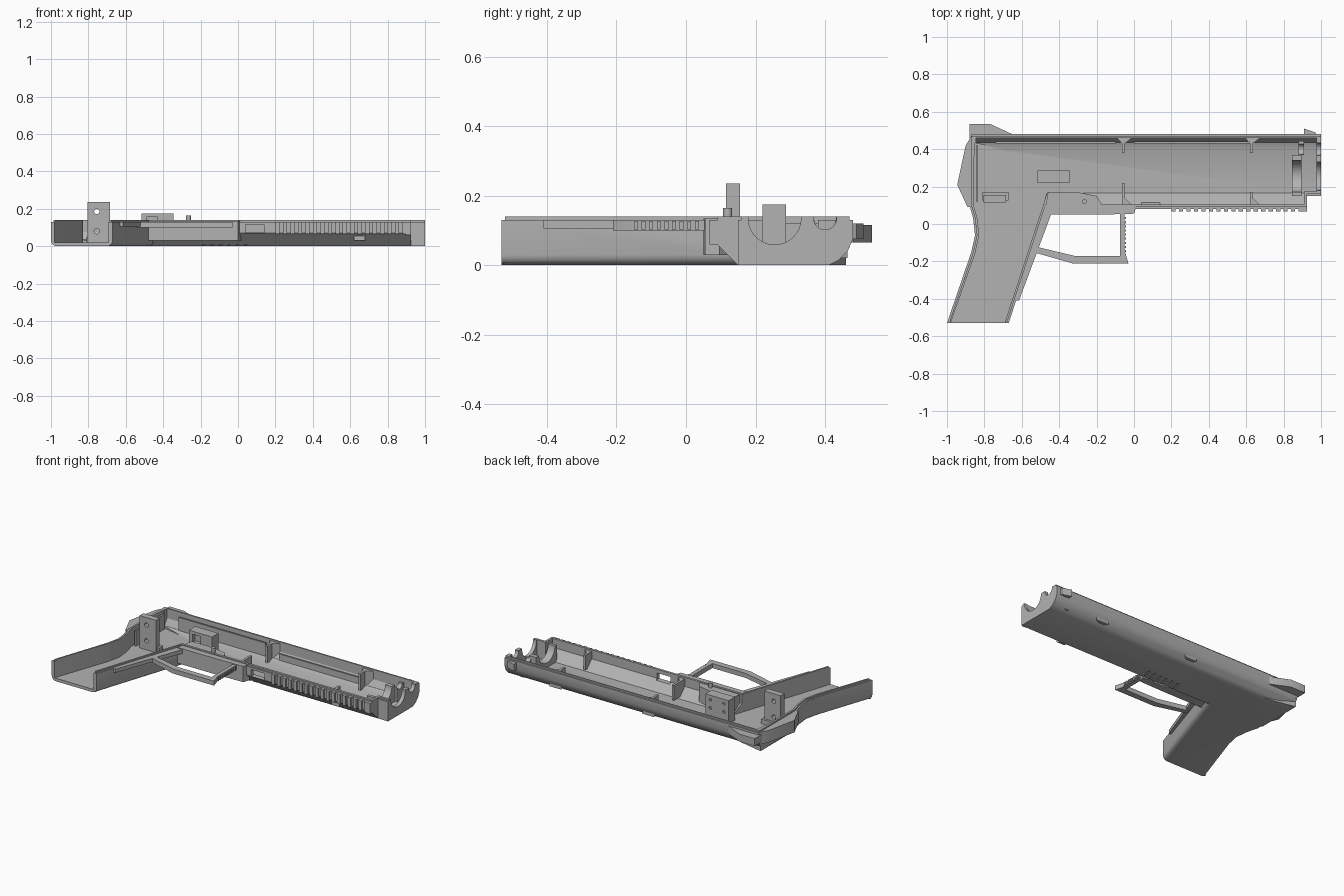
import bpy, bmesh, math
from mathutils import Vector, Matrix

cube = bpy.data.objects.get("Cube")
if cube:
    bpy.data.objects.remove(cube)

grey = bpy.data.materials.new("plain_grey")
grey.use_nodes = True
grey.diffuse_color = (0.45, 0.45, 0.45, 1)
grey.node_tree.nodes["Principled BSDF"].inputs["Base Color"].default_value = grey.diffuse_color
parts = []


def make(name, bm):
    bmesh.ops.recalc_face_normals(bm, faces=bm.faces)
    me = bpy.data.meshes.new(name)
    bm.to_mesh(me)
    bm.free()
    me.materials.append(grey)
    ob = bpy.data.objects.new(name, me)
    bpy.context.collection.objects.link(ob)
    parts.append(ob)
    return ob


def prism(name, outline, lo, hi, axis="z", soften=None, radius=0.03):
    """Extrude an outline along z (points are x, y) or along x (points are y, z)."""
    place = (lambda p, t: (p[0], p[1], t)) if axis == "z" else (lambda p, t: (t, p[0], p[1]))
    bm = bmesh.new()
    face = bm.faces.new([bm.verts.new(place(p, lo)) for p in outline])
    ext = bmesh.ops.extrude_face_region(bm, geom=[face])
    shift = Vector(place((0, 0), hi - lo))
    bmesh.ops.translate(bm, vec=shift, verts=[v for v in ext["geom"] if isinstance(v, bmesh.types.BMVert)])
    bmesh.ops.recalc_face_normals(bm, faces=bm.faces)
    if soften:
        edges = [e for e in bm.edges if all(abs(v.co.z - lo) < 1e-5 for v in e.verts)
                 and soften((e.verts[0].co + e.verts[1].co) / 2)]
        bmesh.ops.bevel(bm, geom=edges, offset=radius, segments=4, profile=0.5, affect='EDGES')
    return make(name, bm)


def box(name, x, y, z):
    return prism(name, [(x[0], y[0]), (x[1], y[0]), (x[1], y[1]), (x[0], y[1])], *z)


def rod(name, centre, r, length, axis="Z"):
    bm = bmesh.new()
    turn = {"Z": Matrix(), "X": Matrix.Rotation(math.pi / 2, 4, 'Y'), "Y": Matrix.Rotation(math.pi / 2, 4, 'X')}
    bmesh.ops.create_cone(bm, cap_ends=True, segments=32, radius1=r, radius2=r, depth=length,
                          matrix=Matrix.Translation(centre) @ turn[axis])
    return make(name, bm)


def combine(ob, tools, operation):
    """Apply one boolean per tool, then discard the tools."""
    for tool in tools:
        mod = ob.modifiers.new("cut", 'BOOLEAN')
        mod.object, mod.operation, mod.solver = tool, operation, 'EXACT'
        dg = bpy.context.evaluated_depsgraph_get()
        old, new = ob.data, bpy.data.meshes.new_from_object(ob.evaluated_get(dg))
        ob.modifiers.clear()
        ob.data = new
        bpy.data.meshes.remove(old)
        parts.remove(tool)
        bpy.data.objects.remove(tool)


def inset(pts, d):
    """Offset a counter-clockwise outline inwards."""
    out = []
    for i, p in enumerate(pts):
        a, b, c = Vector(pts[i - 1]), Vector(p), Vector(pts[(i + 1) % len(pts)])
        u, v = (b - a).normalized(), (c - b).normalized()
        n, m = Vector((-u.y, u.x)), Vector((-v.y, v.x))
        out.append(tuple(b + (n + m) * d / (1 + n.dot(m))))
    return out


# Shell: long body, end block and slanted grip joined, then hollowed
round_side = [(0.41, 0), (0.44, 0.015), (0.465, 0.04), (0.48, 0.075), (0.48, 0.13), (0.47, 0.13), (0.47, 0.14)]
body = [(0.09, 0.14), (0.09, 0.13), (0.08, 0.13), (0.08, 0.07), (0.15, 0)] + round_side
end = [(0.16, 0.14), (0.16, 0.13), (0.15, 0.13), (0.15, 0)] + round_side
grip = [(-1, -.53), (-.67, -.53), (-.44, .17), (-.44, .3), (-.6, .4), (-.87, .46), (-.88, .3),
        (-.88, .1), (-.86, .03), (-.85, -.06), (-.87, -.15)]
shell = prism("shell", body, -0.87, 0.925, "x")
end_block = prism("end", end, 0.9, 1.0, "x")
grip_block = prism("grip", grip, 0, 0.13, soften=lambda c: -0.5 < c.y < 0.29)
lip = prism("lip", inset(grip, 0.01), 0.05, 0.14)
end_lip = box("end_lip", (-0.99, -0.68), (-0.53, -0.515), (0.005, 0.01))
combine(shell, [end_block, grip_block, lip, end_lip], 'UNION')

inner_side = [(0.40, 0.02), (0.435, 0.035), (0.46, 0.075), (0.46, 0.3)]
hollow = inset(grip, 0.022)
hollow[0], hollow[1] = (-1.005, -0.6), (-0.715, -0.6)
cuts = [prism("cut", [(0.105, 0.3), (0.105, 0.08), (0.165, 0.02)] + inner_side, -0.845, 0.91, "x"),
        prism("cut", [(0.175, 0.3), (0.175, 0.02)] + inner_side, 0.9, 0.975, "x"),
        prism("cut", hollow, 0.02, 0.3),
        rod("cut", (0.99, 0.255, 0.135), 0.076, 0.1, "X"),
        rod("cut", (0.99, 0.40, 0.135), 0.033, 0.1, "X"),
        box("cut", (0.04, 0.14), (0.05, 0.15), (0.07, 0.115))]
# Slanted grooves on the closed side
for i in range(6):
    x = -0.2 + i * 0.045
    cuts.append(prism("cut", [(x, .12), (x + .018, .12), (x + .05, .22), (x + .032, .22)], -0.01, 0.007))
combine(shell, cuts, 'DIFFERENCE')

# Tail fin and sights
prism("tail_fin", [(-.87, .47), (-.9, .42), (-.945, .21), (-.89, .09), (-.86, .09), (-.855, .47)], 0.05, 0.13)
prism("rear_sight", [(-.88, .46), (-.65, .46), (-.65, .48), (-.77, .535), (-.88, .535)], 0.065, 0.115)
prism("front_sight", [(.91, .47), (.98, .47), (.97, .49), (.91, .51)], 0.075, 0.12)

# Trigger housing, guard and grip strap
prism("trigger_housing", [(-.48, .05), (-.18, .05), (0, .055), (.015, .1), (-.17, .1), (-.2, .15),
                          (-.3, .17), (-.46, .17)], 0.03, 0.135)
rod("trigger_pin", (-0.265, 0.12, 0.14), 0.013, 0.05)
prism("trigger_guard", [(-.54, -.15), (-.33, -.21), (-.03, -.21), (-.05, -.14), (-.05, .06), (-.075, .06),
                        (-.075, -.17), (-.32, -.17), (-.53, -.12)], 0.1, 0.13)
prism("grip_strap", [(-.64, -.41), (-.615, -.41), (-.44, .06), (-.48, .06)], 0.105, 0.13)
for i in range(9):
    y = -0.15 + i * 0.022
    box("guard_tooth", (-0.055, -0.042), (y, y + 0.011), (0.103, 0.127))

# Toothed rail under the body
for i in range(18):
    x = 0.2 + i * 0.04
    box("rail_tooth", (x, x + 0.022), (0.068, 0.085), (0.065, 0.13))
box("rail_end", (0.895, 0.925), (0.068, 0.1), (0.06, 0.13))

# Screw post and switch block
post = box("screw_post", (-0.805, -0.685), (0.115, 0.155), (0.015, 0.235))
combine(post, [rod("cut", (-0.755, 0.13, z), 0.014, 0.2, "Y") for z in (0.08, 0.185)], 'DIFFERENCE')
box("post_foot", (-0.81, -0.67), (0.125, 0.17), (0.015, 0.05))
block = box("switch_block", (-0.515, -0.345), (0.22, 0.287), (0.015, 0.175))
combine(block, [box("cut", (-0.49, -0.43), (0.2, 0.25), (0.1, 0.155))]
        + [rod("cut", (x, 0.287, z), 0.009, 0.02, "Y") for x in (-0.48, -0.38) for z in (0.09, 0.145)], 'DIFFERENCE')

# Inner ribs and side strips
for x, reach in ((-0.065, 0.22), (0.62, 0.17)):
    prism("upper_rib", [(x, .38), (x + .015, .38), (x + .015, .43), (x + .06, .465), (x - .03, .465), (x, .43)],
          0.02, 0.13)
    prism("lower_rib", [(x, .095), (x + .06, .095), (x + .015, .14), (x + .015, reach), (x, reach)], 0.03, 0.13)
box("side_strip", (-0.74, -0.1), (0.43, 0.44), (0.02, 0.12))
box("side_strip", (0.0, 0.62), (0.43, 0.44), (0.02, 0.075))
box("rear_strip", (-0.846, -0.835), (0.12, 0.42), (0.015, 0.12))

# Curved saddles near the open end
saddle = box("saddle", (0.845, 0.895), (0.15, 0.37), (0.015, 0.13))
combine(saddle, [rod("cut", (0.87, 0.255, 0.135), 0.085, 0.2, "X")], 'DIFFERENCE')
clip = box("clip", (0.88, 0.91), (0.37, 0.445), (0.015, 0.12))
combine(clip, [rod("cut", (0.89, 0.40, 0.125), 0.028, 0.2, "X")], 'DIFFERENCE')

# Smooth the rounded faces, keep hard edges
bpy.ops.object.select_all(action='DESELECT')
for ob in parts:
    ob.select_set(True)
bpy.context.view_layer.objects.active = shell
bpy.ops.object.shade_smooth_by_angle(angle=math.radians(30))
